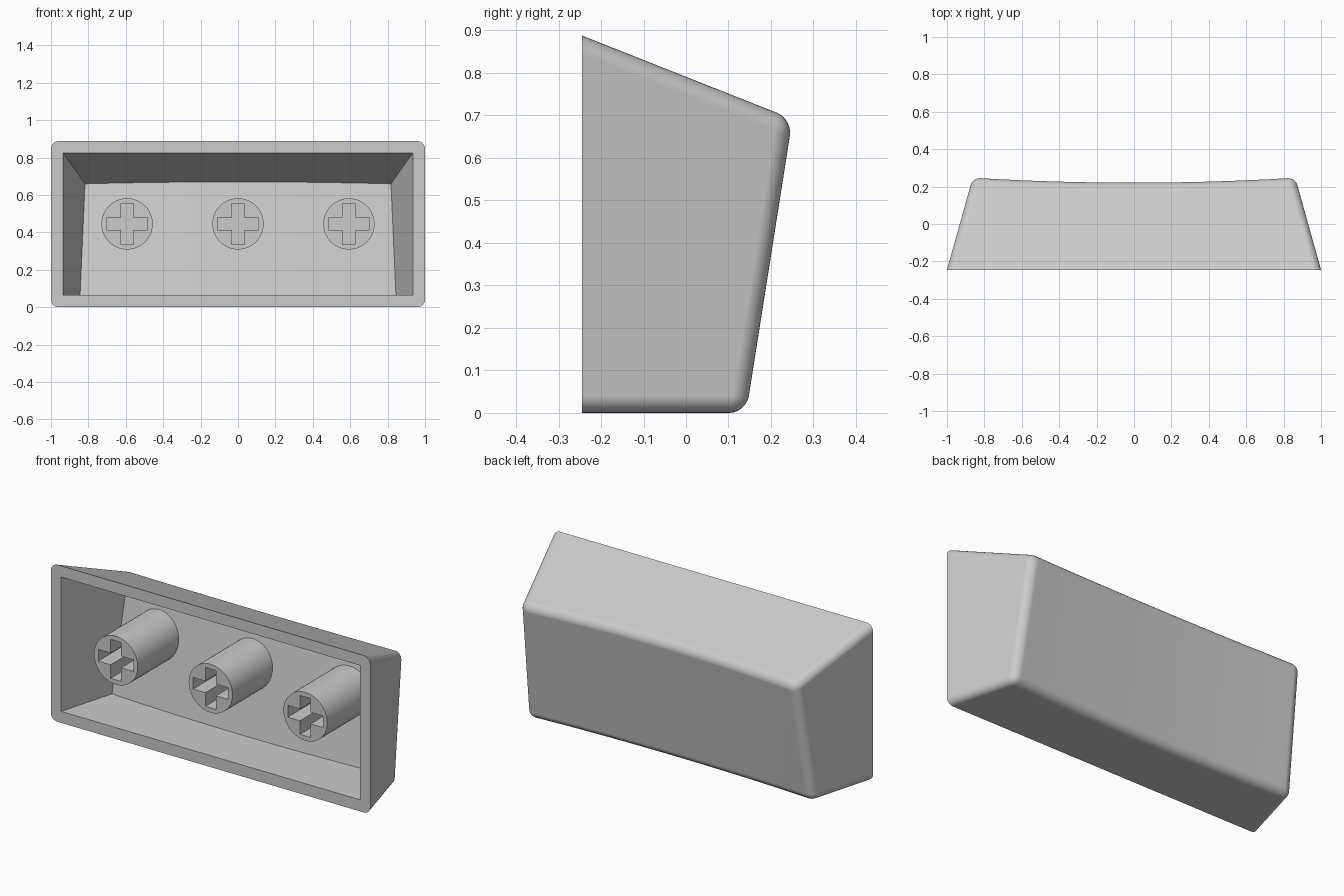
import bpy, bmesh, math

if "Cube" in bpy.data.objects:
    bpy.data.objects.remove(bpy.data.objects["Cube"], do_unlink=True)

FRONT = -0.245     # plane of the open rim
LEAN = 0.158       # backward lean of the dished face
TAPER = 0.28       # inward slope of the side walls
PITCH = 0.396      # downward slope of the upper wall
DISH = 0.028       # depth of the dished face
COLUMNS = 24

plastic = bpy.data.materials.new("light grey plastic")
plastic.use_nodes = True
plastic.diffuse_color = (0.6, 0.6, 0.6, 1)
plastic.node_tree.nodes["Principled BSDF"].inputs["Base Color"].default_value = (0.6, 0.6, 0.6, 1)


def make_object(name, bm):
    bmesh.ops.recalc_face_normals(bm, faces=bm.faces)
    mesh = bpy.data.meshes.new(name)
    bm.to_mesh(mesh)
    bm.free()
    mesh.materials.append(plastic)
    obj = bpy.data.objects.new(name, mesh)
    bpy.context.collection.objects.link(obj)
    return obj


def activate(obj):
    bpy.ops.object.select_all(action="DESELECT")
    obj.select_set(True)
    bpy.context.view_layer.objects.active = obj


def cut(obj, cutter):
    mod = obj.modifiers.new("cut", "BOOLEAN")
    mod.operation = "DIFFERENCE"
    mod.solver = "EXACT"
    mod.object = cutter
    activate(obj)
    bpy.ops.object.modifier_apply(modifier=mod.name)
    bpy.data.objects.remove(cutter, do_unlink=True)


def finish(obj):
    activate(obj)
    bpy.ops.object.shade_smooth_by_angle(angle=math.radians(30))
    mod = obj.modifiers.new("even shading", "WEIGHTED_NORMAL")
    mod.keep_sharp = True


def tapered_block(name, half, low, high, back, front, radius=0):
    """Tapered block whose leaning back face is dished across its width."""
    bm = bmesh.new()

    def half_at(y):
        return half - TAPER * (y - FRONT)

    def top_at(y):
        return high - PITCH * (y - FRONT)

    bottom, top = [], []
    for i in range(COLUMNS + 1):
        t = 2 * i / COLUMNS - 1
        base = back - DISH * (1 - t * t)
        y = base + LEAN * low
        bottom.append(bm.verts.new((t * half_at(y), y, low)))
        y = (base + LEAN * top_at(0)) / (1 + LEAN * PITCH)
        top.append(bm.verts.new((t * half_at(y), y, top_at(y))))
    w, h = half_at(front), top_at(front)
    fl, fr, tr, tl = [bm.verts.new((x, front, z))
                      for x, z in ((-w, low), (w, low), (w, h), (-w, h))]
    for i in range(COLUMNS):
        bm.faces.new((bottom[i], bottom[i + 1], top[i + 1], top[i]))
    bm.faces.new([fl, fr] + bottom[::-1])
    bm.faces.new([tl, tr] + top[::-1])
    bm.faces.new((fl, bottom[0], top[0], tl))
    bm.faces.new((fr, bottom[-1], top[-1], tr))
    bm.faces.new((fl, fr, tr, tl))
    bmesh.ops.recalc_face_normals(bm, faces=bm.faces)

    # Round every edge except the rim and the shallow dish divisions
    if radius:
        rim = {fl, fr, tr, tl}
        edges = [e for e in bm.edges
                 if not set(e.verts) <= rim and e.calc_face_angle() > 0.5]
        bmesh.ops.bevel(bm, geom=edges, offset=radius, segments=6,
                        profile=0.5, affect="EDGES", clamp_overlap=False)
    return make_object(name, bm)


def prism(name, outline, y0, y1):
    """Extrude an outline of (x, z) points along y."""
    bm = bmesh.new()
    face = bm.faces.new([bm.verts.new((x, y0, z)) for x, z in outline])
    result = bmesh.ops.extrude_face_region(bm, geom=[face])
    moved = [v for v in result["geom"] if isinstance(v, bmesh.types.BMVert)]
    bmesh.ops.translate(bm, verts=moved, vec=(0, y1 - y0, 0))
    if not face.is_valid or len(bm.faces) < len(outline) + 2:
        bm.faces.new([v for v in bm.verts if v not in moved])
    return make_object(name, bm)


# Hollow shell
shell = tapered_block("shell", 1.0, 0.0, 0.888, 0.144, FRONT, radius=0.04)
cavity = tapered_block("cavity_cutter", 0.935, 0.065, 0.825, 0.069, FRONT - 0.05)
cut(shell, cavity)
finish(shell)

# Three round stems with cross sockets
STEM_Z, STEM_R, ARM, SLOT = 0.445, 0.137, 0.11, 0.033
quarter = [(ARM, -SLOT), (ARM, SLOT), (SLOT, SLOT)]
for label, cx in (("right", -0.593), ("middle", 0), ("left", 0.593)):
    circle = [(cx + STEM_R * math.cos(a), STEM_Z + STEM_R * math.sin(a))
              for a in (math.tau * i / 64 for i in range(64))]
    cross = []
    for k in range(4):
        c, s = round(math.cos(k * math.pi / 2)), round(math.sin(k * math.pi / 2))
        cross += [(cx + c * x - s * z, STEM_Z + s * x + c * z) for x, z in quarter]
    stem = prism(label + "_stem", circle, FRONT, 0.15)
    cut(stem, prism("socket_cutter", cross, FRONT - 0.05, 0.055))
    finish(stem)
